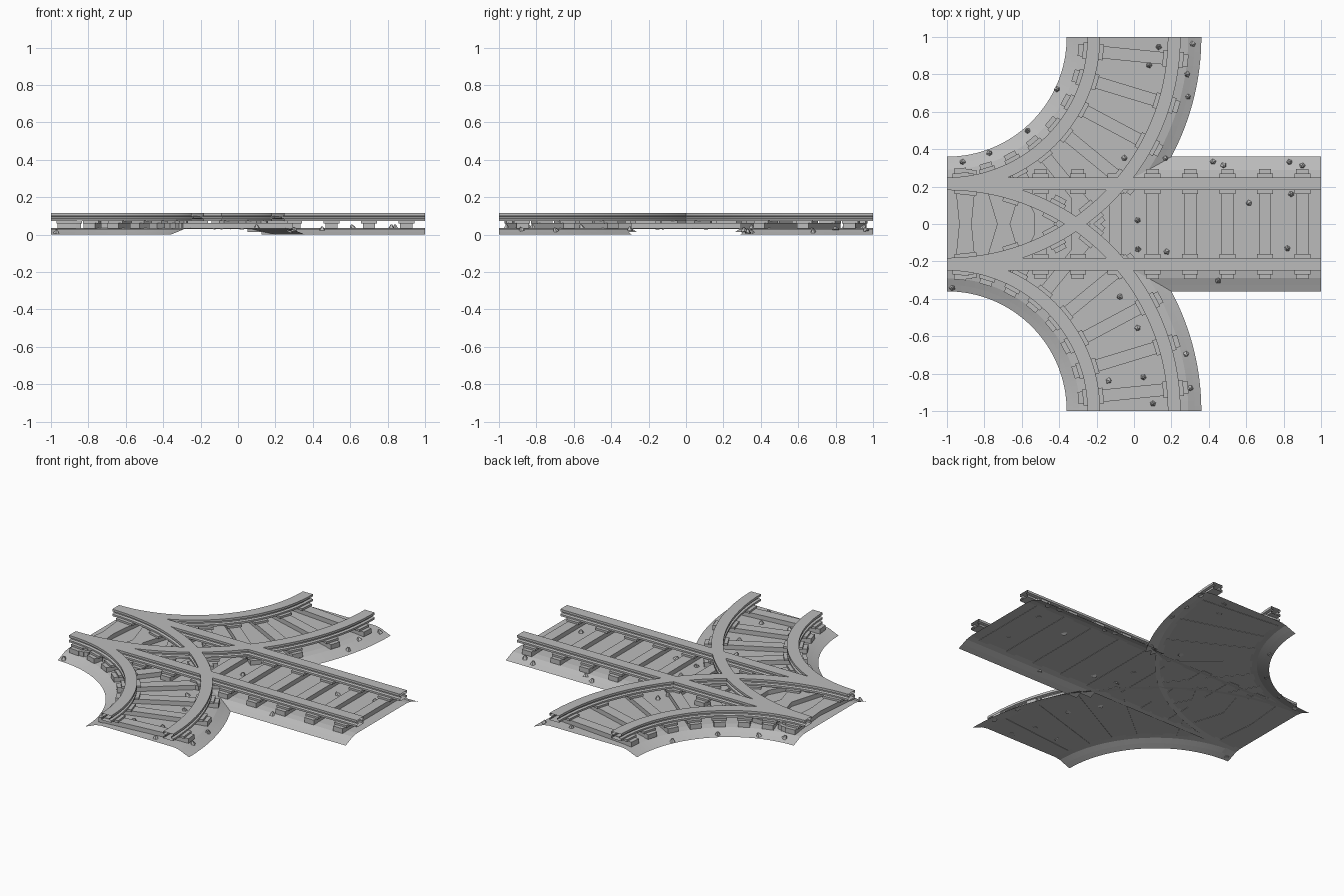
import bpy, bmesh, math, random
from mathutils import Matrix, Vector

random.seed(4)
cube = bpy.data.objects.get("Cube")
if cube:
    bpy.data.objects.remove(cube)

stone = bpy.data.materials.new("plain grey")
stone.use_nodes = True
stone.diffuse_color = (0.5, 0.5, 0.5, 1)
bsdf = stone.node_tree.nodes["Principled BSDF"]
bsdf.inputs["Base Color"].default_value = stone.diffuse_color
bsdf.inputs["Roughness"].default_value = 0.8

# Each track is straight (side 0) or a quarter turn to the left or right
TRACKS = {"straight": 0, "back_curve": 1, "front_curve": -1}
GAUGE = 0.215
BED_EDGE = [(0.36, 0.0), (0.325, 0.014), (0.29, 0.029), (0.25, 0.035)]


def place(side, t, offset):
    """Point and heading at fraction t along a track, shifted sideways."""
    if side == 0:
        return Vector((2 * t - 1, offset, 0)), 0.0
    angle = t * math.pi / 2
    r = 1 - offset
    point = Vector((r * math.sin(angle) - 1, side * (1 - r * math.cos(angle)), 0))
    return point, side * angle


def bed_height(side, x, y):
    """Height of one track bed above the ground at a point."""
    d = abs(y) if side == 0 else abs(math.hypot(x + 1, y - side) - 1)
    if d <= BED_EDGE[-1][0]:
        return BED_EDGE[-1][1]
    for (d0, z0), (d1, z1) in zip(BED_EDGE, BED_EDGE[1:]):
        if d1 <= d <= d0:
            return z0 + (z1 - z0) * (d0 - d) / (d0 - d1)
    return -1


def finish(name, bm, smooth=False):
    mesh = bpy.data.meshes.new(name)
    bm.to_mesh(mesh)
    bm.free()
    mesh.materials.append(stone)
    if smooth:
        mesh.shade_smooth()
        mesh.set_sharp_from_angle(angle=math.radians(25))
    obj = bpy.data.objects.new(name, mesh)
    bpy.context.collection.objects.link(obj)


def sweep(side, profile, steps, closed):
    """Carry a cross-section along a track, leaving the ends open."""
    bm = bmesh.new()
    rows = []
    for i in range(steps + 1):
        row = []
        for offset, z in profile:
            p, _ = place(side, i / steps, offset)
            row.append(bm.verts.new((p.x, p.y, z)))
        rows.append(row)
    n = len(profile)
    for a, b in zip(rows, rows[1:]):
        for j in range(n if closed else n - 1):
            k = (j + 1) % n
            bm.faces.new((a[j], b[j], b[k], a[k]))
    bm.normal_update()
    return bm


def add_box(bm, side, t, offset, size, z):
    p, heading = place(side, t, offset)
    p.z = z
    m = Matrix.Translation(p) @ Matrix.Rotation(heading, 4, "Z") @ Matrix.Diagonal((*size, 1))
    bmesh.ops.create_cube(bm, size=1, matrix=m)


# Rail section: foot, web and head
half = [(0.034, 0.072), (0.034, 0.084), (0.02, 0.088),
        (0.02, 0.097), (0.034, 0.101), (0.034, 0.115)]
rail = half + [(-x, z) for x, z in reversed(half)]
bed = BED_EDGE + [(-d, z) for d, z in reversed(BED_EDGE)]

for name, side in TRACKS.items():
    # Thin bed sheet, trimmed where it dips under another track
    bm = sweep(side, bed, 80, False)
    others = [s for s in TRACKS.values() if s != side]
    buried = [f for f in bm.faces if any(
        all(v.co.z < bed_height(s, v.co.x, v.co.y) - 0.0005 for v in f.verts)
        for s in others)]
    bmesh.ops.delete(bm, geom=buried, context="FACES")
    bmesh.ops.reverse_faces(bm, faces=[f for f in bm.faces if f.normal.z < 0])
    finish(name + "_bed", bm)

    # Two rails
    for label, sign in (("left", 1), ("right", -1)):
        section = [(x + sign * GAUGE, z) for x, z in rail]
        bm = sweep(side, section, 1 if side == 0 else 36, True)
        bmesh.ops.recalc_face_normals(bm, faces=bm.faces[:])
        finish(f"{name}_{label}_rail", bm, smooth=True)

    # Sleepers with a wider chair under each rail
    bm = bmesh.new()
    count = 10 if side == 0 else 8
    for i in range(count):
        t = (i + 0.5) / count
        add_box(bm, side, t, 0, (0.066, 0.59, 0.03), 0.048)
        for sign in (1, -1):
            add_box(bm, side, t, sign * GAUGE, (0.086, 0.11, 0.014), 0.068)
    finish(name + "_sleepers", bm)

# Loose stone chips on the bed
CHIPS = [(.13, .95), (.08, .85), (.31, .96), (.28, .8), (.29, .68), (-.41, .72),
         (-.57, .5), (-.77, .38), (-.92, .33), (.17, .35), (-.05, .35), (.42, .33),
         (.48, .31), (.83, .33), (.9, .31), (.84, .16), (.61, .11), (.02, .02),
         (.02, -.13), (.17, -.15), (.82, -.13), (.45, -.3), (-.08, -.39), (.02, -.56),
         (.28, -.7), (.3, -.88), (.05, -.82), (-.13, -.84), (.1, -.96), (-.97, -.34)]
bm = bmesh.new()
for x, y in CHIPS:
    ground = max(bed_height(s, x, y) for s in TRACKS.values())
    tilt = Matrix.Rotation(random.uniform(-0.5, 0.5), 4, "X")
    spin = Matrix.Rotation(random.uniform(0, 6), 4, "Z")
    spot = Matrix.Translation((x, y, max(ground, 0) + 0.008))
    bmesh.ops.create_cone(bm, cap_ends=True, segments=5, radius1=0.018,
                          radius2=0.005, depth=0.022, matrix=spot @ spin @ tilt)
finish("stone_chips", bm)
